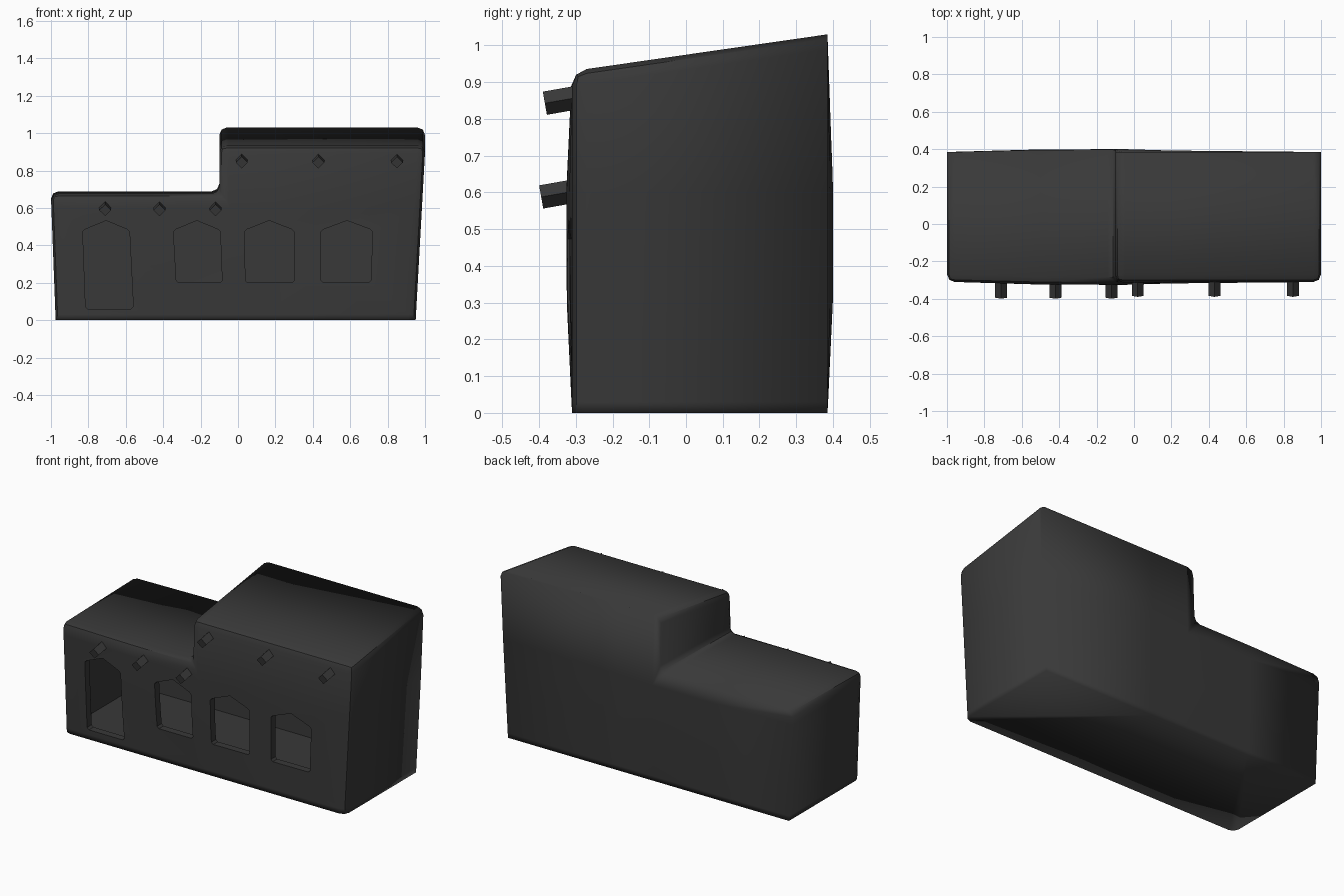
import bpy, bmesh, math
from mathutils import Vector, Matrix

if "Cube" in bpy.data.objects:
    bpy.data.objects.remove(bpy.data.objects["Cube"])

clay = bpy.data.materials.new("dark_clay")
clay.diffuse_color = (0.04, 0.04, 0.04, 1)
clay.use_nodes = True
clay.node_tree.nodes["Principled BSDF"].inputs["Base Color"].default_value = clay.diffuse_color


def make_object(name, bm):
    bmesh.ops.recalc_face_normals(bm, faces=bm.faces)
    me = bpy.data.meshes.new(name)
    bm.to_mesh(me)
    bm.free()
    me.materials.append(clay)
    ob = bpy.data.objects.new(name, me)
    bpy.context.collection.objects.link(ob)
    return ob


def warp(v):
    # walls lean outward and bulge softly in the middle
    x, y, z = v
    if x > 0:
        x *= 0.95 + 0.05 * min(z / 0.9, 1)
    else:
        x *= 0.975 + 0.025 * min(z / 0.66, 1)
    side = max(0, 1 - abs(x + 0.25) / 0.7)
    mid = max(0, math.sin(math.pi * min(z / 0.93, 1)))
    y += math.copysign(0.017 * min(1, side * 1.4) * mid, y)
    return Vector((x, y, z))


def stepped_body(name, t, bevel):
    # stepped L profile, inset by t on every side
    low = lambda y: 0.675 + 0.02 * (y + 0.31) - t
    high = lambda y: 0.930 + 0.144 * (y + 0.31) - t
    bm = bmesh.new()
    rings = []
    for y in (-0.31 + t, 0.385 - t):
        pts = [(-1 + t, t), (-1 + t, low(y)), (-0.1 + t, low(y)),
               (-0.1 + t, high(y)), (1 - t, high(y)), (1 - t, t)]
        rings.append([bm.verts.new((x, y, z)) for x, z in pts])
    f, b = rings
    bm.faces.new(f)
    bm.faces.new(b[::-1])
    for i in range(6):
        j = (i + 1) % 6
        bm.faces.new((f[i], b[i], b[j], f[j]))
    bmesh.ops.recalc_face_normals(bm, faces=bm.faces)
    if bevel:
        edges = []
        for e in bm.edges:
            a, c = e.verts
            at_base = a.co.z < 0.01 and c.co.z < 0.01
            at_back = a.co.y > 0 and c.co.y > 0
            if not at_base and not at_back:
                edges.append(e)
        bmesh.ops.bevel(bm, geom=edges, offset=bevel, segments=2,
                        profile=0.5, affect='EDGES', clamp_overlap=True)
    # extra loops for the bulge
    cuts = [((0, 0, z), (0, 0, 1)) for z in (0.03, 0.3, 0.6)]
    cuts += [((x, 0, 0), (1, 0, 0)) for x in (-0.5, -0.05, 0.2)]
    for co, no in cuts:
        bmesh.ops.bisect_plane(bm, geom=bm.verts[:] + bm.edges[:] + bm.faces[:],
                               plane_co=co, plane_no=no, dist=1e-5)
    for v in bm.verts:
        v.co = warp(v.co)
    return make_object(name, bm)


def opening(name, bl, br, tl, tr, z0):
    # arched opening with slightly clipped lower corners
    s, c = 0.485, 0.012
    pts = [(bl + c, z0), (br - c, z0), (br, z0 + c), (tr, s - 0.012),
           (tr - 0.012, s), ((tl + tr) / 2, 0.532), (tl + 0.012, s),
           (tl, s - 0.012), (bl, z0 + c)]
    bm = bmesh.new()
    f = [bm.verts.new((x, -0.5, z)) for x, z in pts]
    b = [bm.verts.new((x, -0.18, z)) for x, z in pts]
    bm.faces.new(f)
    bm.faces.new(b[::-1])
    for i in range(len(pts)):
        j = (i + 1) % len(pts)
        bm.faces.new((f[i], b[i], b[j], f[j]))
    return make_object(name, bm)


def subtract(target, cutter):
    cutter.hide_render = True
    m = target.modifiers.new("cut", 'BOOLEAN')
    m.operation = 'DIFFERENCE'
    m.solver = 'EXACT'
    m.object = cutter
    bpy.context.view_layer.objects.active = target
    bpy.ops.object.modifier_apply(modifier=m.name)
    bpy.data.objects.remove(cutter, do_unlink=True)


# hollow house body
house = stepped_body("house_walls", 0.0, 0.04)
subtract(house, stepped_body("room_cutter", 0.045, 0))

# door and windows
for args in [("door_cutter", -0.815, -0.56, -0.83, -0.58, 0.06),
             ("window_cutter_1", -0.33, -0.085, -0.345, -0.095, 0.2),
             ("window_cutter_2", 0.04, 0.30, 0.035, 0.30, 0.2),
             ("window_cutter_3", 0.445, 0.71, 0.445, 0.72, 0.2)]:
    subtract(house, opening(*args))

# smooth outside, sharp edges at openings and inside the room
bm = bmesh.new()
bm.from_mesh(house.data)
for fc in bm.faces:
    fc.smooth = True
for e in bm.edges:
    c = (e.verts[0].co + e.verts[1].co) / 2
    if len(e.link_faces) == 2 and e.calc_face_angle(0) > 0.65:
        e.smooth = not (c.y < 0.37 and c.z > 0.01)
bm.to_mesh(house.data)
bm.free()


# diamond roof beams poking out of the front, tilted down
def beam(name, x, z, y_end):
    bm = bmesh.new()
    bmesh.ops.create_cone(bm, cap_ends=True, segments=4, radius1=0.032,
                          radius2=0.032, depth=0.12)
    m = (Matrix.Translation((x, y_end + 0.06, z + 0.008))
         @ Matrix.Rotation(math.radians(-90 + 10 + 180), 4, 'X'))
    bmesh.ops.transform(bm, matrix=m, verts=bm.verts)
    # keep the outer end lower than the inner end
    lo = min(bm.verts, key=lambda v: v.co.y).co.z
    hi = max(bm.verts, key=lambda v: v.co.y).co.z
    if lo > hi + 0.05:
        for v in bm.verts:
            v.co.z = 2 * (z + 0.008) - v.co.z
    return make_object(name, bm)


for i, x in enumerate((0.02, 0.43, 0.85)):
    beam("upper_beam_%d" % (i + 1), x, 0.845, -0.385)
for i, x in enumerate((-0.71, -0.42, -0.12)):
    beam("lower_beam_%d" % (i + 1), x, 0.59, -0.395)
